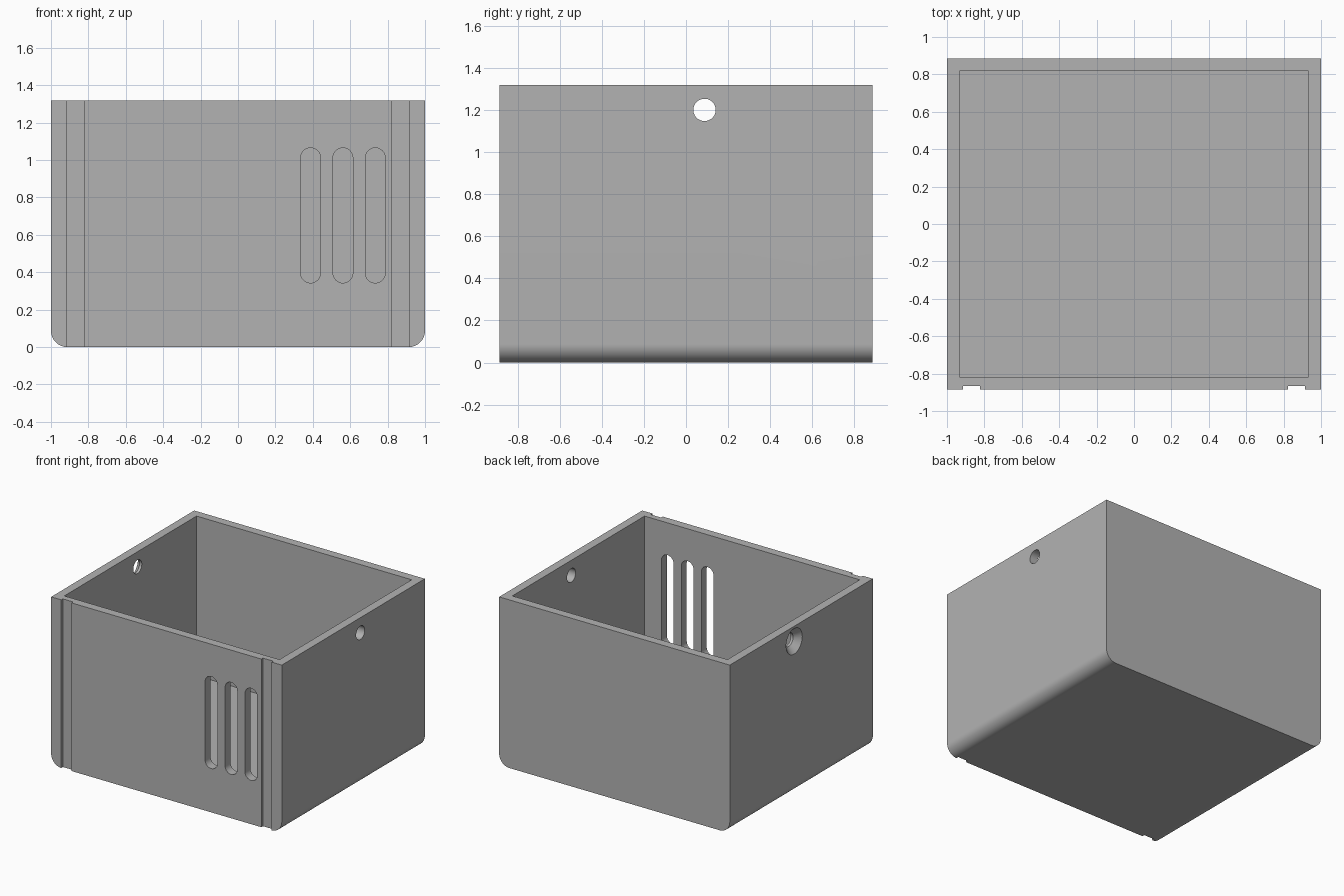
import bpy, bmesh, math
from mathutils import Matrix, Vector

cube = bpy.data.objects.get("Cube")
if cube:
    bpy.data.objects.remove(cube, do_unlink=True)

HALF_W, HALF_D, HEIGHT = 1.0, 0.886, 1.318
WALL, CORNER = 0.067, 0.088

grey = bpy.data.materials.new("plain grey")
grey.use_nodes = True
colour = (0.45, 0.45, 0.45, 1)
grey.diffuse_color = colour
grey.node_tree.nodes["Principled BSDF"].inputs["Base Color"].default_value = colour


def finish(name, bm):
    bmesh.ops.recalc_face_normals(bm, faces=bm.faces)
    mesh = bpy.data.meshes.new(name)
    bm.to_mesh(mesh)
    bm.free()
    mesh.materials.append(grey)
    obj = bpy.data.objects.new(name, mesh)
    bpy.context.collection.objects.link(obj)
    return obj


def arc(cx, cz, r, start, end, steps=16):
    angles = [math.radians(start + (end - start) * i / steps) for i in range(steps + 1)]
    return [(cx + r * math.cos(a), cz + r * math.sin(a)) for a in angles]


def extrude_y(name, profile, y0, y1):
    """Extrude an x-z outline along y."""
    bm = bmesh.new()
    face = bm.faces.new([bm.verts.new((x, y0, z)) for x, z in profile])
    new = bmesh.ops.extrude_face_region(bm, geom=[face])["geom"]
    verts = [v for v in new if isinstance(v, bmesh.types.BMVert)]
    bmesh.ops.translate(bm, verts=verts, vec=(0, y1 - y0, 0))
    return finish(name, bm)


def box(name, low, high):
    low, high = Vector(low), Vector(high)
    bm = bmesh.new()
    matrix = Matrix.Translation((low + high) / 2) @ Matrix.Diagonal((*(high - low), 1))
    bmesh.ops.create_cube(bm, size=1, matrix=matrix)
    return finish(name, bm)


def bore(name, x0, x1, r0, r1):
    """Round cutter along x at the side hole position."""
    bm = bmesh.new()
    matrix = Matrix.Translation(((x0 + x1) / 2, 0.088, 1.2)) @ Matrix.Rotation(math.pi / 2, 4, "Y")
    bmesh.ops.create_cone(bm, cap_ends=True, segments=48, radius1=r0, radius2=r1,
                          depth=x1 - x0, matrix=matrix)
    return finish(name, bm)


# Outer body with rounded lower side edges
outline = [(-HALF_W, HEIGHT)]
outline += arc(-HALF_W + CORNER, CORNER, CORNER, 180, 270)
outline += arc(HALF_W - CORNER, CORNER, CORNER, 270, 360)
outline += [(HALF_W, HEIGHT)]
body = extrude_y("open_box", outline, -HALF_D, HALF_D)

# Open cavity
cutters = [box("cavity", (WALL - HALF_W, WALL - HALF_D, WALL),
               (HALF_W - WALL, HALF_D - WALL, HEIGHT + 0.2))]

# Shallow full-height grooves in the front
for side in (-1, 1):
    edges = sorted((side * 0.823, side * 0.913))
    cutters.append(box("groove", (edges[0], -1, -0.1), (edges[1], -HALF_D + 0.02, HEIGHT + 0.1)))

# Vent slots
for x in (0.388, 0.561, 0.734):
    r = 0.053
    slot = arc(x, 1.065 - r, r, 0, 180) + arc(x, 0.343 + r, r, 180, 360)
    cutters.append(extrude_y("vent_slot", slot, -1, -0.7))

# Side holes, countersunk on the right wall
cutters.append(bore("side_hole", 0.85, 1.1, 0.053, 0.053))
cutters.append(bore("side_hole", -1.1, -0.85, 0.053, 0.053))
cutters.append(bore("countersink", -1.01, -0.953, 0.11, 0.053))

bpy.context.view_layer.objects.active = body
for cutter in cutters:
    cutter.hide_render = True
    mod = body.modifiers.new(cutter.name, "BOOLEAN")
    mod.operation = "DIFFERENCE"
    mod.solver = "EXACT"
    mod.object = cutter
    bpy.ops.object.modifier_apply(modifier=mod.name)
for cutter in cutters:
    bpy.data.objects.remove(cutter, do_unlink=True)

bpy.ops.object.select_all(action="DESELECT")
body.select_set(True)
bpy.ops.object.shade_smooth_by_angle(angle=math.radians(25))
